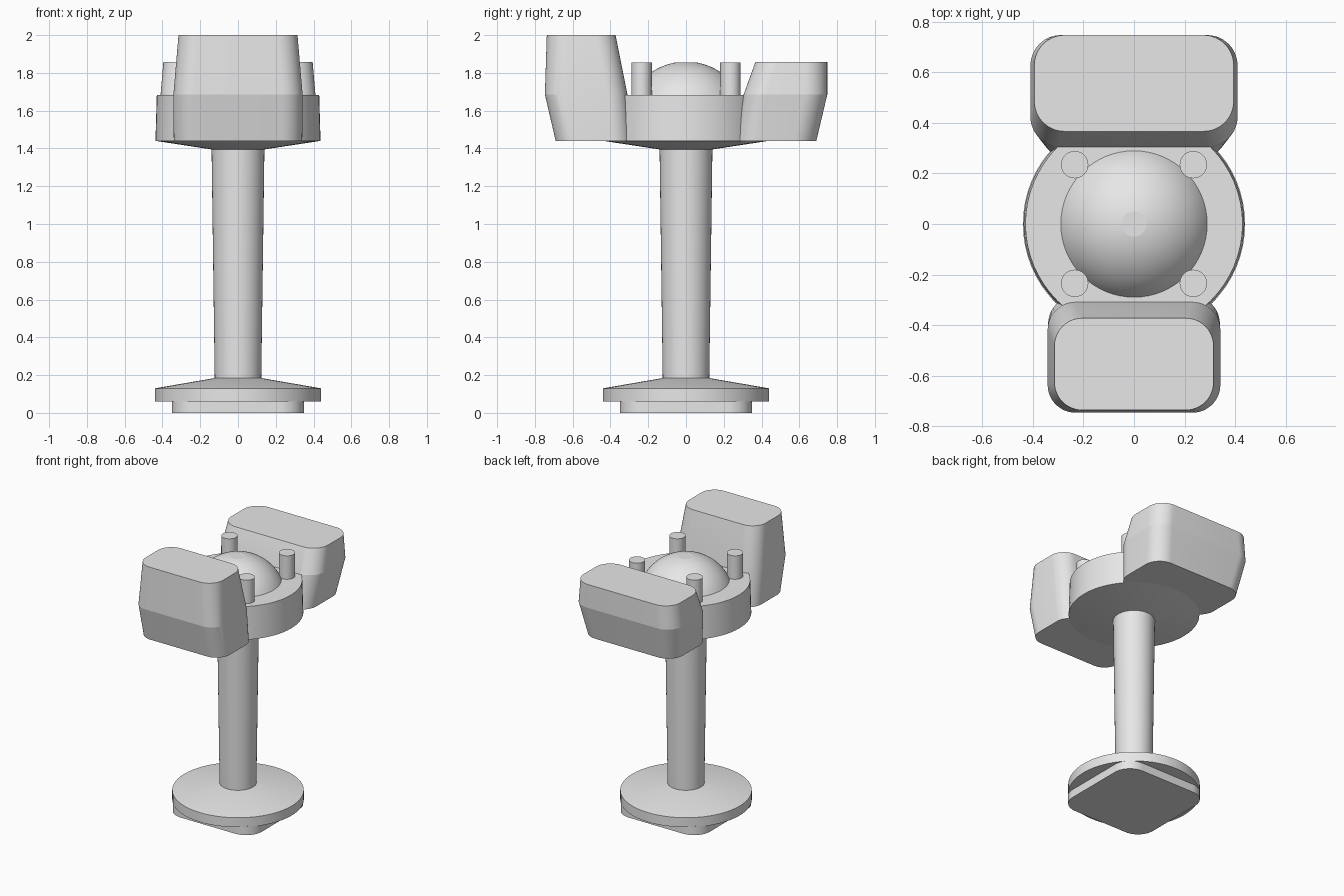
import bpy, bmesh, math

cube = bpy.data.objects.get("Cube")
if cube:
    bpy.data.objects.remove(cube, do_unlink=True)

grey = bpy.data.materials.new("plain grey")
grey.use_nodes = True
colour = (0.8, 0.8, 0.8, 1)
grey.diffuse_color = colour
grey.node_tree.nodes["Principled BSDF"].inputs["Base Color"].default_value = colour


def loft(name, rings):
    """Skin a stack of equal-length point loops and cap both ends."""
    bm = bmesh.new()
    loops = [[bm.verts.new(p) for p in ring] for ring in rings]
    n = len(loops[0])
    for low, high in zip(loops, loops[1:]):
        for i in range(n):
            j = (i + 1) % n
            bm.faces.new((low[i], low[j], high[j], high[i]))
    bm.faces.new(loops[0][::-1])
    bm.faces.new(loops[-1])
    mesh = bpy.data.meshes.new(name)
    bm.to_mesh(mesh)
    bm.free()
    mesh.materials.append(grey)
    obj = bpy.data.objects.new(name, mesh)
    bpy.context.collection.objects.link(obj)
    # smooth curved walls, keep creases sharp
    bpy.ops.object.select_all(action='DESELECT')
    obj.select_set(True)
    bpy.context.view_layer.objects.active = obj
    bpy.ops.object.shade_smooth_by_angle(angle=math.radians(10))
    return obj


def turned(name, profile, x=0, y=0, sides=64):
    """Lathe a (radius, height) profile around a vertical axis."""
    angles = [math.tau * i / sides for i in range(sides)]
    return loft(name, [[(x + r * math.cos(a), y + r * math.sin(a), z) for a in angles]
                       for r, z in profile])


def rounded_rect(z, half_x, y0, y1, r, steps=12):
    """Loop of points for a rectangle with round corners."""
    corners = [(half_x - r, y1 - r), (r - half_x, y1 - r),
               (r - half_x, y0 + r), (half_x - r, y0 + r)]
    points = []
    for k, (cx, cy) in enumerate(corners):
        for i in range(steps + 1):
            a = (k + i / steps) * math.pi / 2
            points.append((cx + r * math.cos(a), cy + r * math.sin(a), z))
    return points


# Foot and column
loft("foot_plate", [rounded_rect(z, 0.35, -0.35, 0.35, 0.13) for z in (0, 0.065)])
turned("base_disc", [(0.44, 0.06), (0.44, 0.13), (0.12, 0.185)])
turned("column", [(0.123, 0.17), (0.14, 1.405)])

# Round head with shallow conical underside
turned("head", [(0.14, 1.395), (0.437, 1.44), (0.43, 1.682)])

# Dome: spherical cap with a small flat tip
radius, centre = 0.325, 1.535
start, end = math.asin(0.29 / radius), math.asin(0.05 / radius)
arc = [start + (end - start) * i / 14 for i in range(15)]
turned("dome", [(radius * math.sin(t), centre + radius * math.cos(t)) for t in arc])

# Four posts around the dome
for side, sx in (("left", 1), ("right", -1)):
    for place, sy in (("back", 1), ("front", -1)):
        turned(f"post_{place}_{side}", [(0.054, 1.6), (0.054, 1.855)],
               sx * 0.235, sy * 0.235, 48)

# Front tall block and back low wide block
loft("front_block", [rounded_rect(1.44, 0.34, -0.69, -0.285, 0.11),
                     rounded_rect(1.685, 0.342, -0.747, -0.31, 0.11),
                     rounded_rect(2.0, 0.315, -0.737, -0.373, 0.11)])
loft("back_block", [rounded_rect(1.44, 0.375, 0.26, 0.69, 0.12),
                    rounded_rect(1.685, 0.41, 0.305, 0.748, 0.12),
                    rounded_rect(1.857, 0.395, 0.367, 0.748, 0.12)])
